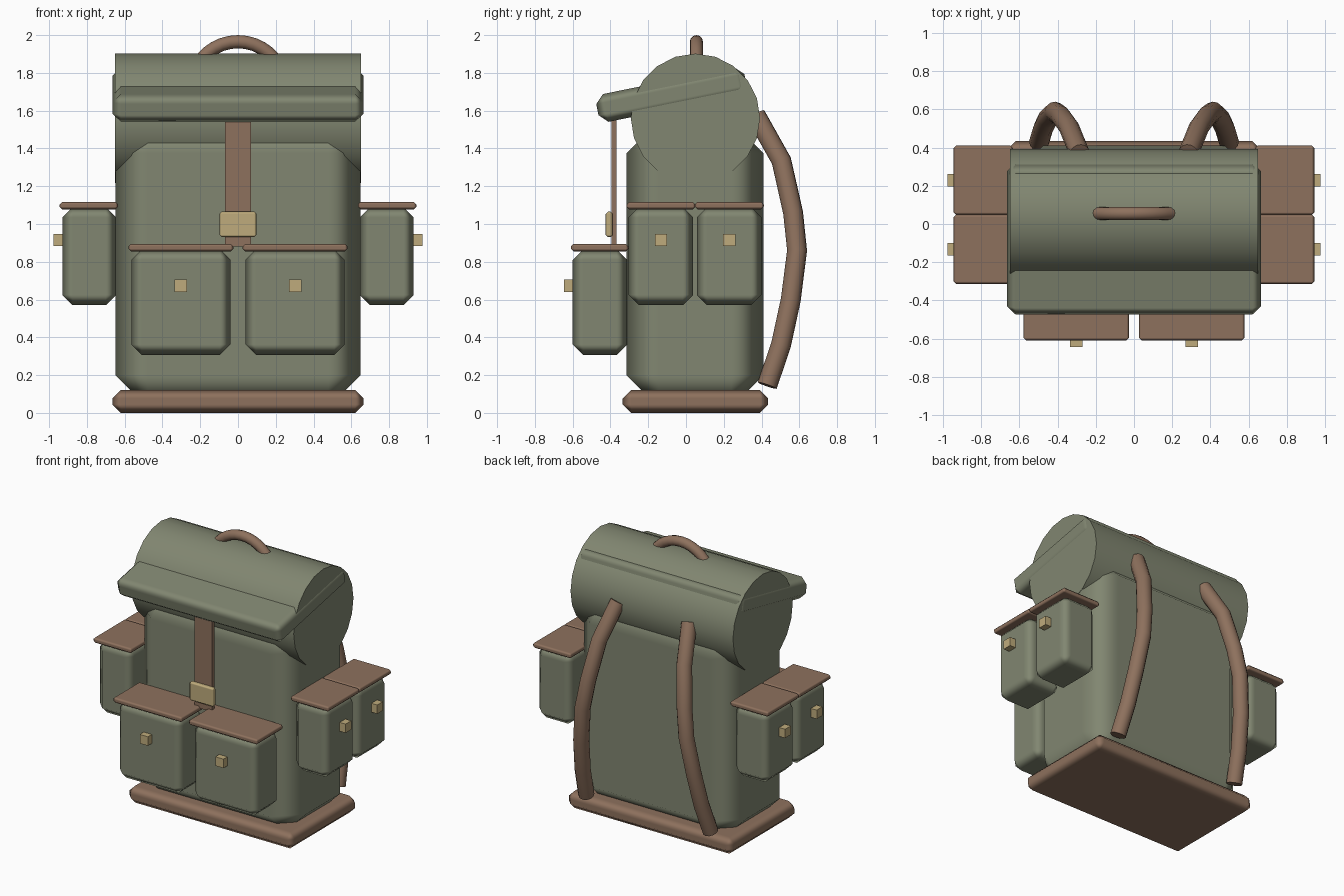
import bpy, math
from mathutils import Vector

if "Cube" in bpy.data.objects:
    bpy.data.objects.remove(bpy.data.objects["Cube"])


def material(name, rgb):
    m = bpy.data.materials.new(name)
    m.diffuse_color = (*rgb, 1)
    m.use_nodes = True
    m.node_tree.nodes["Principled BSDF"].inputs["Base Color"].default_value = m.diffuse_color
    return m


CANVAS = material("canvas", (0.22, 0.24, 0.165))
LEATHER = material("leather", (0.27, 0.165, 0.11))
BRASS = material("brass", (0.52, 0.41, 0.20))


def box(name, x, y, z, mat, bevel=0.0, tilt=0.0):
    """Chamfered box spanning the (min, max) ranges given per axis."""
    bpy.ops.mesh.primitive_cube_add(
        size=1, location=[(r[0] + r[1]) / 2 for r in (x, y, z)])
    o = bpy.context.object
    o.name = name
    size = Vector([r[1] - r[0] for r in (x, y, z)])
    for v in o.data.vertices:
        v.co = v.co * size
    o.rotation_euler.x = tilt
    o.data.materials.append(mat)
    if bevel:
        o.data.shade_smooth()
        mod = o.modifiers.new("chamfer", "BEVEL")
        mod.width = bevel
        mod.segments = 1
        mod.harden_normals = True
    return o


def tube(name, points, radius, mat):
    """Round tube along a poly path, converted to a mesh."""
    cu = bpy.data.curves.new(name, "CURVE")
    cu.dimensions = "3D"
    cu.bevel_depth = radius
    cu.bevel_resolution = 4
    cu.use_fill_caps = True
    sp = cu.splines.new("POLY")
    sp.points.add(len(points) - 1)
    for p, co in zip(sp.points, points):
        p.co = (*co, 1)
    o = bpy.data.objects.new(name, cu)
    bpy.context.collection.objects.link(o)
    bpy.ops.object.select_all(action="DESELECT")
    o.select_set(True)
    bpy.context.view_layer.objects.active = o
    bpy.ops.object.convert(target="MESH")
    o = bpy.context.object
    o.name = name
    o.data.materials.clear()
    o.data.materials.append(mat)
    bpy.ops.object.shade_smooth_by_angle(angle=math.radians(50))
    return o


def span(s, a, b):
    """Mirror an x range to the side s."""
    return tuple(sorted((s * a, s * b)))


# Main bag and base
box("base", (-0.665, 0.665), (-0.335, 0.435), (0, 0.122), LEATHER, 0.045)
box("main_bag", (-0.648, 0.648), (-0.315, 0.41), (0.03, 1.545), CANVAS, 0.17)

# Bedroll-like top
bpy.ops.mesh.primitive_cylinder_add(
    vertices=20, radius=0.342, depth=1.3, location=(0, 0.05, 1.56),
    rotation=(0, math.pi / 2, 0))
roll = bpy.context.object
roll.name = "top_roll"
roll.data.materials.append(CANVAS)
bpy.ops.object.shade_smooth_by_angle(angle=math.radians(40))

# Sloping flap through the roll
box("flap", (-0.665, 0.665), (-0.477, 0.323), (1.61, 1.76), CANVAS, 0.045, 0.2)

# Closing strap and its buckle
box("front_strap", (-0.07, 0.07), (-0.395, -0.367), (0.88, 1.6), LEATHER)
box("strap_buckle", (-0.098, 0.098), (-0.425, -0.388), (0.93, 1.066), BRASS, 0.012)

# Pockets, each with a lid and a stud
for s, side in ((-1, "left"), (1, "right")):
    n = f"front_pocket_{side}"
    box(n, span(s, 0.04, 0.565), (-0.6, -0.312), (0.307, 0.865), CANVAS, 0.055)
    box(n + "_lid", span(s, 0.025, 0.58), (-0.61, -0.305), (0.855, 0.895), LEATHER, 0.014)
    box(n + "_stud", span(s, 0.27, 0.335), (-0.645, -0.58), (0.64, 0.705), BRASS)
    for pos, dy in (("front", 0.0), ("rear", 0.362)):
        n = f"side_pocket_{side}_{pos}"
        box(n, span(s, 0.645, 0.93), (-0.305 + dy, 0.038 + dy), (0.57, 1.09), CANVAS, 0.055)
        box(n + "_lid", span(s, 0.635, 0.945), (-0.315 + dy, 0.05 + dy), (1.078, 1.117), LEATHER, 0.014)
        box(n + "_stud", span(s, 0.91, 0.977), (-0.165 + dy, -0.1 + dy), (0.883, 0.947), BRASS)

    # Shoulder straps, spreading apart toward the base
    path = [(0.285, 0.37, 1.575), (0.34, 0.505, 1.335), (0.385, 0.567, 1.06),
            (0.415, 0.588, 0.86), (0.45, 0.555, 0.6), (0.475, 0.503, 0.36),
            (0.497, 0.43, 0.145)]
    tube(f"shoulder_strap_{side}", [(s * x, y, z) for x, y, z in path], 0.053, LEATHER)

# Carry handle
arc = [math.radians(a) for a in range(-50, 51, 10)]
tube("carry_handle",
     [(0.25 * math.sin(a), 0.055, 1.715 + 0.25 * math.cos(a)) for a in arc],
     0.035, LEATHER)
